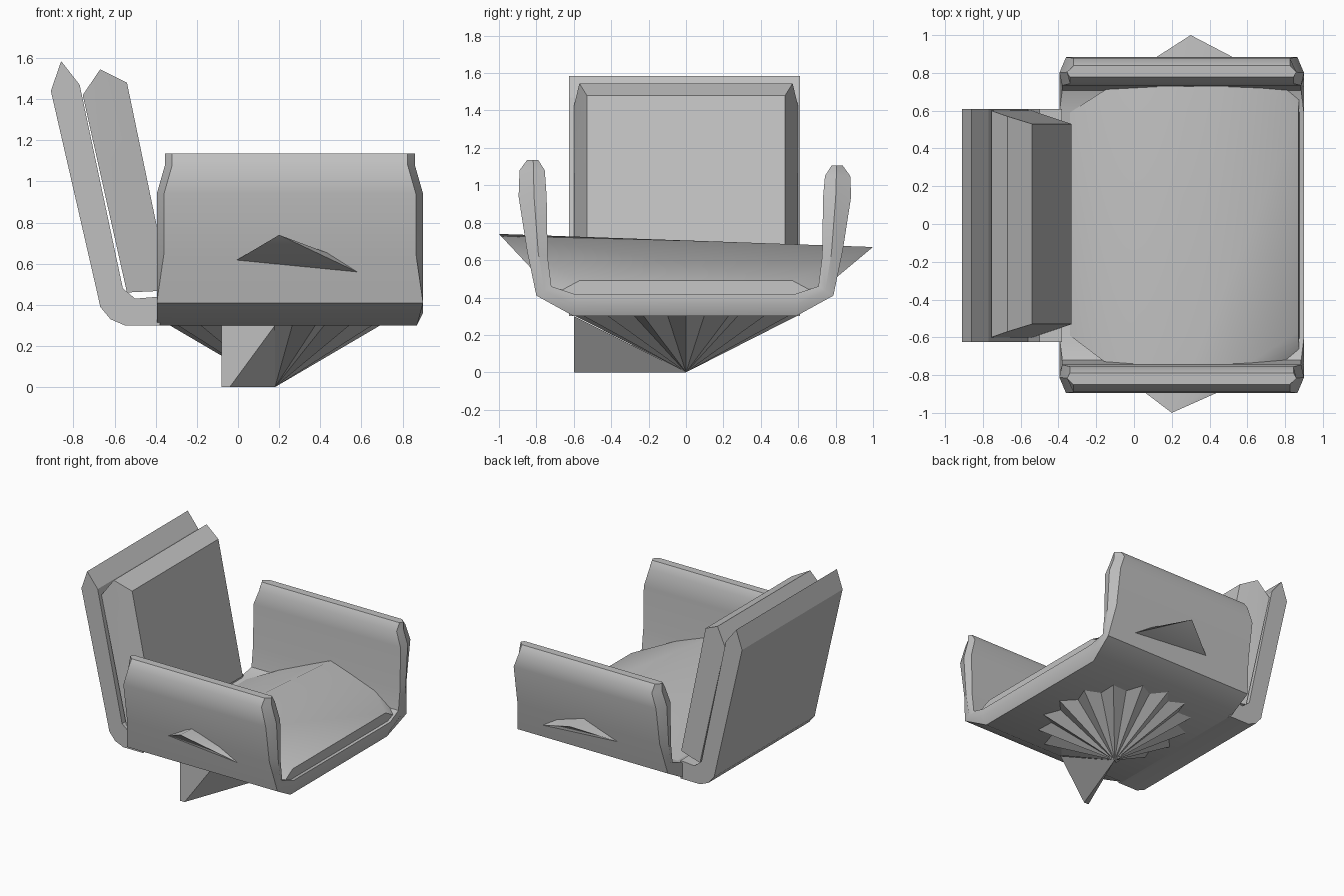
import bpy, bmesh, math

if "Cube" in bpy.data.objects:
    bpy.data.objects.remove(bpy.data.objects["Cube"], do_unlink=True)

GREY = (0.53, 0.53, 0.53, 1)
mat = bpy.data.materials.new("soft_grey")
mat.use_nodes = True
mat.diffuse_color = GREY
mat.node_tree.nodes["Principled BSDF"].inputs["Base Color"].default_value = GREY


def finish(name, bm, angle=40):
    bmesh.ops.recalc_face_normals(bm, faces=bm.faces)
    mesh = bpy.data.meshes.new(name)
    bm.to_mesh(mesh)
    bm.free()
    mesh.materials.append(mat)
    obj = bpy.data.objects.new(name, mesh)
    bpy.context.collection.objects.link(obj)
    bpy.ops.object.select_all(action='DESELECT')
    obj.select_set(True)
    bpy.context.view_layer.objects.active = obj
    bpy.ops.object.shade_smooth_by_angle(angle=math.radians(angle))


def hull(name, points, angle=40):
    bm = bmesh.new()
    for p in points:
        bm.verts.new(p)
    bmesh.ops.convex_hull(bm, input=bm.verts)
    finish(name, bm, angle)


def both_sides(points):
    return [(x, s * y, z) for x, y, z in points for s in (-1, 1)]


# Seat shell: floor and both arms as one U-shaped section run along x
outer = [(.60, .30), (.80, .41), (.85, .65), (.895, .94), (.89, 1.08), (.85, 1.135)]
inner = [(.60, .42), (.72, .46), (.74, .62), (.745, .94), (.755, 1.08), (.79, 1.135)]
middle = [(a * .45 + c * .55, (b + d) / 2) for (a, b), (c, d) in zip(outer, inner)]


def full_section(half):
    # the left arm is slightly lower and closer in
    left = [(y - .012, z - .03 if z > 1 else z) for y, z in half]
    return [(-y, z) for y, z in reversed(half)] + left


def end_x(z, front, inset):
    lean = .04 if z > 1 else .03 if front and z < .35 else 0
    return .90 - lean - inset if front else -.395 + lean + inset


bm = bmesh.new()
loop = [(outer, False, .035), (outer, True, .035), (middle, True, 0),
        (inner, True, .015), (inner, False, .015), (middle, False, 0)]
rings = [[bm.verts.new((end_x(z, front, inset if z > .42 else 0), y, z))
          for y, z in full_section(half)] for half, front, inset in loop]
for ra, rb in zip(rings, rings[1:] + rings[:1]):
    for i in range(len(ra) - 1):
        bm.faces.new((ra[i], ra[i + 1], rb[i + 1], rb[i]))
for i in (0, -1):
    bm.faces.new([ring[i] for ring in rings])
finish("seat_shell", bm, 35)

# Back shell: bent side profile across the width, with a sharp top ridge
profile = [(-.38, .30), (-.55, .30), (-.62, .33), (-.67, .39), (-.685, .46), (-.91, 1.44),
           (-.86, 1.585), (-.77, 1.47), (-.56, .48), (-.50, .43), (-.38, .44)]
bm = bmesh.new()
face = bm.faces.new([bm.verts.new((x, -.625, z)) for x, z in profile])
grown = bmesh.ops.extrude_face_region(bm, geom=[face])["geom"]
bmesh.ops.translate(bm, vec=(0, 1.235, 0), verts=[v for v in grown if isinstance(v, bmesh.types.BMVert)])
finish("back_shell", bm, 25)

# Back cushion: flat front panel with sides sloping out to the shell
hull("back_cushion", both_sides([
    (-.54, .53, 1.48), (-.33, .53, .47), (-.67, .57, 1.545),
    (-.755, .60, 1.42), (-.54, .60, .46)]), 25)

# Seat cushion: gabled top whose ridge tips pass through the arms
hull("seat_cushion", [(.20, -1, .74), (.30, 1, .67)] + both_sides([
    (.87, .57, .49), (.875, .70, .42), (-.34, .59, .42)]), 50)

# Pedestal: fluted inverted cone below the floor
bm = bmesh.new()
tip = bm.verts.new((.18, 0, 0))
rim = []
for i in range(32):
    a = math.tau * i / 32
    r = 1 if i % 2 == 0 else .84
    rim.append(bm.verts.new((.18 + .52 * r * math.cos(a), .6 * r * math.sin(a), .305)))
for i, v in enumerate(rim):
    bm.faces.new((tip, v, rim[(i + 1) % len(rim)]))
finish("pedestal", bm, 30)

# Single wedge foot
hull("foot", [(-.08, -.6, .30), (-.08, -.6, 0), (-.04, -.6, 0), (.18, -.6, .30), (.18, 0, 0)], 10)
